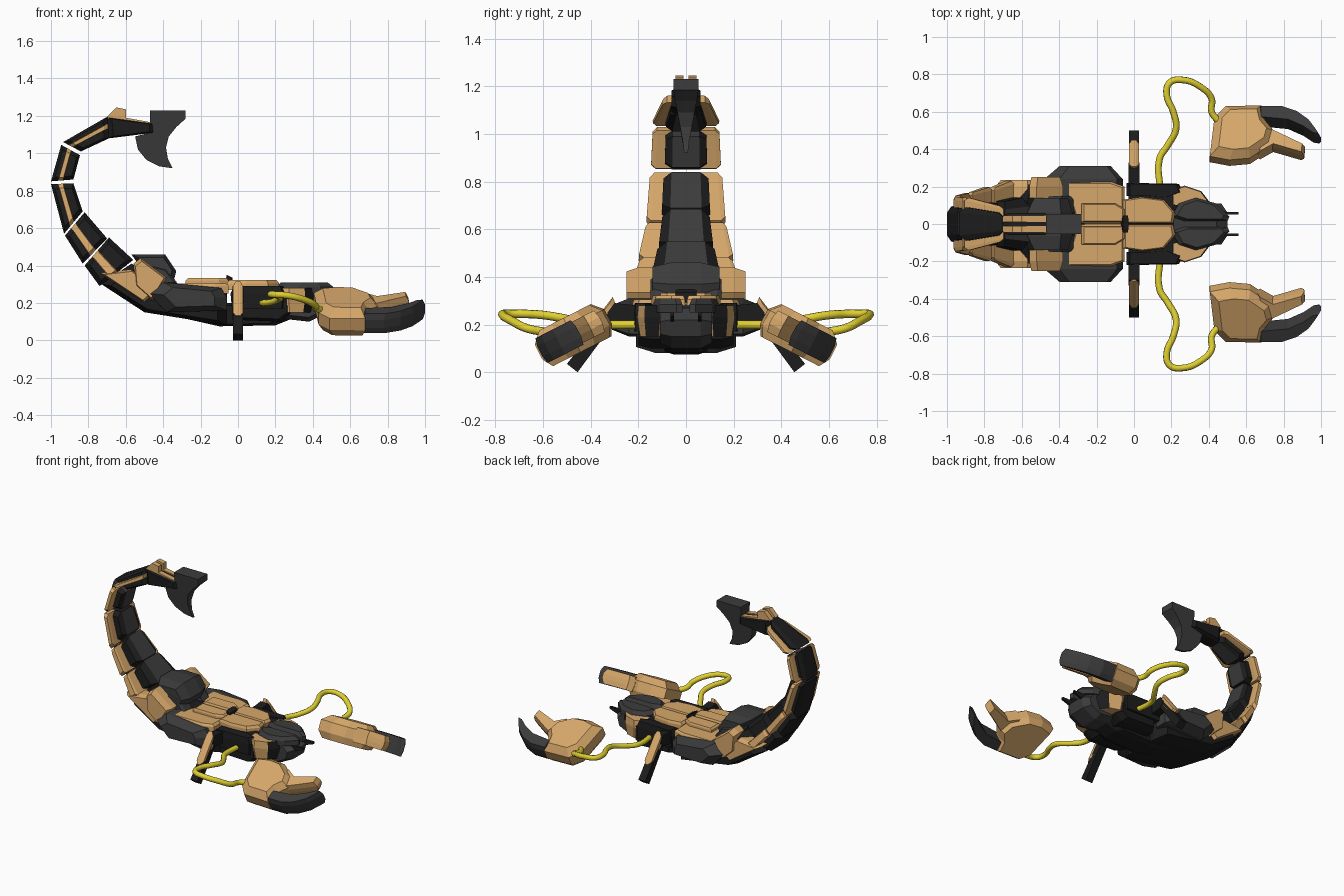
import bpy, bmesh, math
from mathutils import Matrix, Vector

cube = bpy.data.objects.get("Cube")
if cube:
    bpy.data.objects.remove(cube)


def material(name, rgb):
    m = bpy.data.materials.new(name)
    m.use_nodes = True
    m.diffuse_color = (*rgb, 1)
    bsdf = m.node_tree.nodes["Principled BSDF"]
    bsdf.inputs["Base Color"].default_value = (*rgb, 1)
    bsdf.inputs["Roughness"].default_value = 0.7
    return m


BLACK = material("black", (0.012, 0.012, 0.012))
GREY = material("dark grey", (0.045, 0.045, 0.045))
TAN = material("tan orange", (0.68, 0.39, 0.145))
YELLOW = material("hose yellow", (0.75, 0.63, 0.03))


def solid(name, pts, rings, mat, axis="y", mirror=False, warp=None, accent=None):
    """Outline in xz (axis y) or xy (axis z), stacked as scaled rings along the axis."""
    bm = bmesh.new()
    cx = sum(p[0] for p in pts) / len(pts)
    cy = sum(p[1] for p in pts) / len(pts)
    loops = []
    for d, s in rings:
        loop = []
        for a, b in pts:
            a, b = cx + (a - cx) * s, cy + (b - cy) * s
            co = Vector((a, d, b) if axis == "y" else (a, b, d))
            loop.append(bm.verts.new(warp(co) if warp else co))
        loops.append(loop)
    n = len(pts)
    for lo, hi in zip(loops, loops[1:]):
        for i in range(n):
            j = (i + 1) % n
            bm.faces.new((lo[i], lo[j], hi[j], hi[i]))
    bm.faces.new(loops[0])
    bm.faces.new(loops[-1])
    bmesh.ops.recalc_face_normals(bm, faces=bm.faces)
    if accent:
        bm.normal_update()
        for f in bm.faces:
            f.material_index = int(accent[1](f.normal))
    me = bpy.data.meshes.new(name)
    bm.to_mesh(me)
    bm.free()
    me.materials.append(mat)
    if accent:
        me.materials.append(accent[0])
    ob = bpy.data.objects.new(name, me)
    bpy.context.collection.objects.link(ob)
    if mirror:
        mod = ob.modifiers.new("mirror", "MIRROR")
        mod.use_axis = (False, True, False)


def both(w, inner=0.6, s=0.8):
    return [(-w, s), (-w * inner, 1), (w * inner, 1), (w, s)]


def mix(a, b, t):
    return (a[0] + (b[0] - a[0]) * t, a[1] + (b[1] - a[1]) * t)


def narrowing(a, b, amount):
    """Warp that narrows the width from point a to point b."""
    start = Vector((a[0], 0, a[1]))
    way = Vector((b[0], 0, b[1])) - start

    def warp(v):
        t = max(0, min(1, (v - start).dot(way) / way.length_squared))
        v.y *= 1 - amount * t
        return v
    return warp


# Tail: outer start, outer end, inner end, inner start, core width, wing width, narrowing
tail = [
    ((-.74, .29), (-.82, .40), (-.69, .55), (-.56, .43), .145, .235, .17),
    ((-.83, .41), (-.925, .56), (-.82, .685), (-.70, .545), .12, .205, .17),
    ((-.93, .57), (-1, .835), (-.88, .84), (-.83, .69), .105, .17, .12),
    ((-1, .85), (-.945, 1.045), (-.845, .99), (-.88, .86), .09, .148, .06),
    ((-.935, 1.06), (-.70, 1.195), (-.69, 1.08), (-.84, 1.01), .095, .15, .42),
]
for k, (a, b, c, d, w, wing, amount) in enumerate(tail, 1):
    warp = narrowing(a, b, amount)
    solid(f"tail_segment_{k}", [a, b, c, d], both(w, .65, .75), BLACK, warp=warp,
          accent=(GREY, lambda n: n.x > .3 and abs(n.y) < .1))
    strip = [mix(a, d, .3), mix(b, c, .3), mix(b, c, .55), mix(a, d, .55)]
    solid(f"tail_side_plate_{k}", strip, [(w * .6, 1), (wing - .02, 1), (wing, .8)],
          TAN, mirror=True, warp=warp)
solid("tail_tip", [(-.70, 1.195), (-.45, 1.16), (-.45, 1.11), (-.69, 1.08)],
      both(.06), BLACK)
solid("tail_tip_plate", [(-.70, 1.195), (-.65, 1.245), (-.6, 1.235), (-.6, 1.19),
                         (-.46, 1.165), (-.46, 1.145), (-.68, 1.17)],
      [(.01, 1), (.045, 1)], TAN, mirror=True)


# Stinger blade, thin at the point
def thin(v):
    v.y *= max(.15, min(1, (v.z - .9) / .28))
    return v


solid("stinger", [(-.47, 1.23), (-.28, 1.23), (-.28, 1.185), (-.33, 1.14), (-.37, 1.09),
                  (-.385, 1.03), (-.375, .97), (-.35, .92), (-.42, .93), (-.49, .965),
                  (-.535, 1.02), (-.55, 1.09), (-.47, 1.11)],
      [(-.053, 1), (.053, 1)], GREY, warp=thin)

# Abdomen
solid("abdomen_hull", [(-.73, .3), (-.5, .15), (-.06, .08), (-.06, .28), (-.4, .3), (-.57, .41)],
      both(.21, .6, .85), BLACK)
solid("tail_root_plate", [(-.74, .36), (-.5, .2), (-.42, .27), (-.57, .38)],
      [(.13, 1), (.2, 1), (.235, .85)], TAN, mirror=True)
solid("rear_shoulder", [(-.56, .41), (-.52, .44), (-.38, .335), (-.42, .27), (-.46, .21), (-.55, .29)],
      [(.14, 1), (.2, 1), (.25, .85)], TAN, mirror=True)
solid("haunch", [(-.48, .25), (-.4, .31), (-.09, .28), (-.06, .23), (-.06, .16), (-.38, .15)],
      [(.15, 1), (.24, 1), (.31, .65)], GREY, mirror=True)
solid("back_saddle", [(-.57, .46), (-.39, .46), (-.33, .37), (-.34, .33), (-.48, .33)],
      both(.14, .45, .75), GREY)
solid("saddle_fin", [(-.54, .42), (-.38, .38), (-.32, .3), (-.5, .3)],
      [(.06, 1), (.13, 1), (.15, .8)], GREY, mirror=True)
solid("abdomen_shell", [(-.42, .15), (-.34, .13), (-.3, 0), (-.05, 0), (-.05, .2), (-.12, .225), (-.42, .225)],
      [(.25, 1), (.29, 1), (.305, .92)], TAN, "z", True)
solid("back_ridge", [(-.28, .01), (-.05, .01), (-.05, .08), (-.1, .11), (-.28, .11)],
      [(.29, 1), (.32, 1), (.332, .9)], TAN, "z", True)

# Thorax
solid("thorax", [(-.03, .11), (.23, .1), (.28, .14), (.28, .25), (.2, .285), (-.03, .28)],
      both(.2, .75, .85), BLACK)
solid("belly_keel", [(-.3, .12), (-.1, .075), (.2, .08), (.3, .12), (.2, .2), (-.2, .2)],
      both(.09), BLACK)
solid("thorax_shell", [(-.06, .004), (.21, .004), (.22, .06), (.16, .13), (.04, .145), (-.06, .13)],
      [(.27, 1), (.305, 1), (.322, .9)], TAN, "z", True)
solid("thorax_side_plate", [(-.04, .15), (.06, .15), (.18, .14), (.26, .17), (.24, .215), (-.04, .22)],
      [(.17, .95), (.25, 1), (.29, .88)], BLACK, "z", True)
solid("back_clasp", [(-.07, .3), (-.03, .3), (-.03, .335), (-.06, .35)], both(.045), BLACK)

# Head
solid("head", [(.2, .12), (.38, .1), (.48, .15), (.5, .22), (.44, .27), (.2, .28)],
      both(.11, .55, .75), GREY)
solid("head_plate", [(.2, .04), (.24, .11), (.33, .14), (.44, .11), (.51, .04), (.5, .015), (.27, .015)],
      [(.25, 1), (.285, 1), (.31, .8)], GREY, "z", True)
solid("cheek", [(.2, .1), (.2, .18), (.27, .205), (.36, .175), (.41, .11), (.38, .09)],
      [(.15, .8), (.23, 1), (.28, .92)], TAN, "z", True,
      accent=(BLACK, lambda n: n.x > .6))
solid("mandible", [(.46, .2), (.56, .235), (.56, .25), (.46, .25)],
      [(.05, 1), (.065, 1)], BLACK, mirror=True)


# Legs: outline in a plane across the body, swapped onto the yz plane
def across(v):
    return Vector((v.y, v.x, v.z))


solid("leg_hip", [(.18, .2), (.2, .28), (.3, .29), (.33, .25), (.3, .21)],
      [(-.03, 1), (.03, 1)], BLACK, mirror=True, warp=across)
solid("lower_leg", [(.27, .25), (.31, .27), (.5, .035), (.455, 0)],
      [(-.027, 1), (.027, 1)], BLACK, mirror=True, warp=across)
solid("leg_guard", [(.31, .31), (.285, .25), (.34, .19), (.41, .13), (.445, .135), (.38, .22)],
      [(-.027, .8), (-.012, 1.05), (.012, 1.05), (.027, .8)], TAN, mirror=True, warp=across)

# Claws: flat outline, tilted down toward the outside
tilt = Matrix.Rotation(math.radians(-27), 3, "X")


def tilted(v):
    p = tilt @ Vector((v.x, (v.y - .48) / .9, v.z))
    return p + Vector((0, .48, .155))


solid("claw_palm", [(.405, .345), (.43, .555), (.49, .615), (.68, .62), (.70, .54), (.75, .48),
                    (.73, .41), (.62, .335), (.51, .325)],
      [(-.08, .84), (-.035, 1), (.035, 1), (.08, .74)], TAN, "z", True, tilted)
solid("claw_thumb", [(.66, .36), (.67, .52), (.77, .475), (.915, .405), (.91, .355), (.74, .405)],
      [(-.05, .88), (-.015, 1), (.015, 1), (.05, .88)], TAN, "z", True, tilted)
solid("claw_finger", [(.66, .615), (.78, .615), (.87, .585), (.94, .535), (.985, .475), (1, .45),
                      (.97, .455), (.91, .495), (.82, .535), (.66, .55)],
      [(-.058, .92), (-.025, 1), (.025, 1), (.058, .9)], GREY, "z", True, tilted)

# Hoses from thorax to claws
path = [(.14, .18, .2), (.137, .35, .2), (.18, .42, .205), (.225, .51, .225), (.21, .6, .24),
        (.175, .69, .245), (.19, .755, .245), (.26, .77, .24), (.36, .73, .215),
        (.415, .67, .185), (.415, .6, .17), (.46, .54, .16)]
for side, sign in (("left", 1), ("right", -1)):
    cu = bpy.data.curves.new(f"{side}_hose", "CURVE")
    cu.dimensions = "3D"
    cu.bevel_depth = .018
    cu.bevel_resolution = 2
    cu.resolution_u = 5
    cu.use_fill_caps = True
    sp = cu.splines.new("BEZIER")
    sp.bezier_points.add(len(path) - 1)
    for bp, (x, y, z) in zip(sp.bezier_points, path):
        bp.co = (x, sign * y, z)
        bp.handle_left_type = bp.handle_right_type = "AUTO"
    cu.materials.append(YELLOW)
    bpy.context.collection.objects.link(bpy.data.objects.new(f"{side}_hose", cu))
